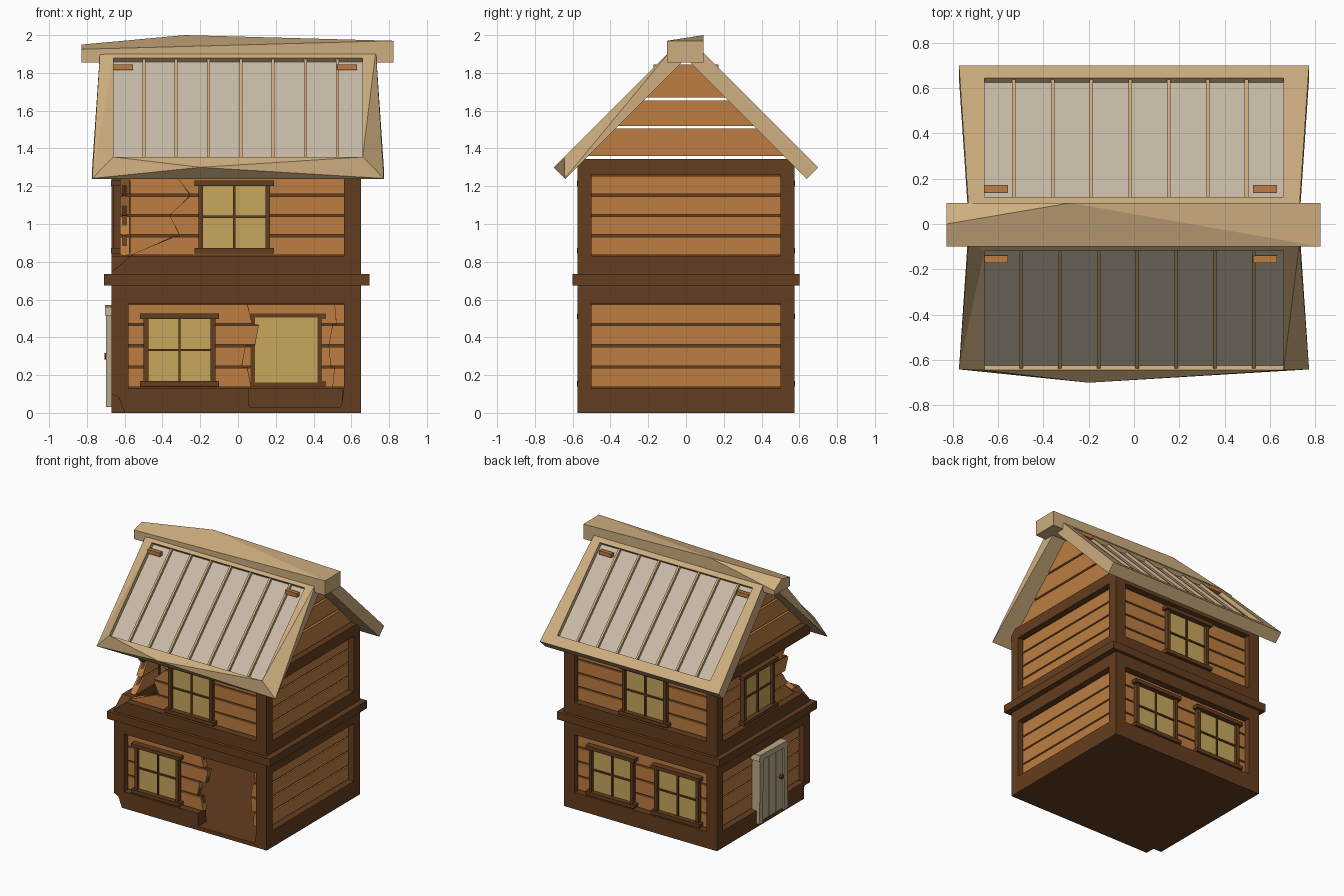
import bpy, bmesh, math

cube = bpy.data.objects.get("Cube")
if cube:
    bpy.data.objects.remove(cube, do_unlink=True)


def material(name, r, g, b):
    m = bpy.data.materials.new(name)
    m.use_nodes = True
    m.diffuse_color = (r, g, b, 1)
    m.node_tree.nodes["Principled BSDF"].inputs["Base Color"].default_value = (r, g, b, 1)
    return m


TIMBER = material("dark timber", .127, .048, .014)
PLANK = material("orange plank", .51, .205, .052)
GLASS = material("yellow glass", .58, .39, .107)
BEAM = material("tan beam", .61, .42, .21)
ROOFING = material("pale roof board", .58, .49, .39)
DOOR = material("door board", .50, .40, .24)


def mesh_object(name, verts, faces, *mats):
    bm = bmesh.new()
    vs = [bm.verts.new(v) for v in verts]
    for f in faces:
        bm.faces.new([vs[i] for i in f])
    bmesh.ops.recalc_face_normals(bm, faces=bm.faces)
    me = bpy.data.meshes.new(name)
    bm.to_mesh(me)
    bm.free()
    for m in mats:
        me.materials.append(m)
    ob = bpy.data.objects.new(name, me)
    bpy.context.collection.objects.link(ob)
    return ob


# Wall coordinates: u along the wall, z up, d inward from the outer face
PLACE = {
    "front": lambda u, z, d: (u, -.575 + d, z),
    "back": lambda u, z, d: (u, .575 - d, z),
    "left": lambda u, z, d: (.65 - d, u, z),
    "right": lambda u, z, d: (-.67 + d, u, z),
}


def prism(name, side, pts, d0, d1, mat):
    n = len(pts)
    put = PLACE[side]
    verts = [put(u, z, d) for d in (d0, d1) for u, z in pts]
    faces = [range(n), range(n, 2 * n)]
    faces += [(i, (i + 1) % n, n + (i + 1) % n, n + i) for i in range(n)]
    return mesh_object(name, verts, faces, mat)


def panel(name, side, u0, u1, z0, z1, d0, d1, mat):
    return prism(name, side, [(u0, z0), (u1, z0), (u1, z1), (u0, z1)], d0, d1, mat)


def box(name, x0, x1, y0, y1, z0, z1, mat):
    return panel(name, "front", x0, x1, z0, z1, y0 + .575, y1 + .575, mat)


def plank_row(side, z0, z1, lb, lt, rb, rt):
    # one board with a thinner dark strip behind it that shows in the gaps
    prism(side + "_plank", side, [(lb, z0 + .006), (rb, z0 + .006), (rt, z1 - .006), (lt, z1 - .006)],
          .045, .095, PLANK)
    prism(side + "_gap_strip", side, [(lb, z0), (rb, z0), (rt, z1), (lt, z1)], .057, .083, TIMBER)


# Broken board ends: (row start bottom, row start top, row end bottom, row end top)
BROKEN = {
    ("front", 0): [[(-.58, -.58, .07, .05), (.50, .51, .56, .56)],
                   [(-.58, -.58, .02, .04), (.49, .48, .56, .56)],
                   [(-.58, -.58, .09, .11), (.48, .50, .56, .56)],
                   [(-.58, -.58, .075, .05), (.52, .51, .56, .56)]],
    ("front", 1): [[(-.57, -.34, .56, .56)], [(-.31, -.36, .56, .56)],
                   [(-.36, -.255, .56, .56)], [(-.255, -.33, .56, .56)]],
    ("right", 1): [[(-.44, -.34, .5, .5)], [(-.36, -.30, .5, .5)],
                   [(-.33, -.37, .5, .5)], [(-.29, -.35, .5, .5)]],
}
FLOORS = [(.13, .58), (.83, 1.26)]

# Planked walls
for side in PLACE:
    a, b = (-.58, .56) if side in ("front", "back") else (-.5, .5)
    for level, (lo, hi) in enumerate(FLOORS):
        step = (hi - lo) / 4
        for i in range(4):
            pieces = BROKEN.get((side, level), [[(a, a, b, b)]] * 4)[i]
            for p in pieces:
                plank_row(side, lo + i * step, lo + (i + 1) * step, *p)
    # Rails
    if side == "front":
        prism("front_broken_sill_rail", side, [(a, 0), (b, 0), (b, .13), (.55, .05), (.54, .03),
                                               (.06, .03), (.055, .13), (a, .13)], 0, .1, TIMBER)
    else:
        panel(side + "_sill_rail", side, a, b, 0, .13, 0, .1, TIMBER)
    panel(side + "_lower_top_rail", side, a, b, .58, .68, 0, .1, TIMBER)
    panel(side + "_top_rail", side, a, b, 1.26, 1.345, 0, .1, TIMBER)
    if side in ("front", "right"):
        c = -.67 if side == "front" else -.575
        prism(side + "_chipped_rail", side, [(c, .73), (b, .73), (b, .83), (c + .1, .83), (c, .745)],
              0, .1, TIMBER)
    else:
        panel(side + "_upper_rail", side, a, b, .73, .83, 0, .1, TIMBER)

# Corner posts; the front right one is chipped below and broken off above
for x0, x1 in ((-.67, -.58), (.56, .65)):
    for y0, y1 in ((-.575, -.5), (.5, .575)):
        if x0 < 0 and y0 < 0:
            prism("chipped_post", "front", [(-.60, 0), (-.58, 0), (-.58, .68), (-.67, .68),
                                            (-.67, .10), (-.63, .08)], 0, .075, TIMBER)
            box("broken_post_top", x0, x1, y0, y1, 1.26, 1.345, TIMBER)
        else:
            box("corner_post", x0, x1, y0, y1, 0, 1.345, TIMBER)

# Floors, storey band and ceiling
box("ground_floor", -.6, .6, -.5, .5, 0, .03, TIMBER)
box("storey_band", -.71, .695, -.6, .6, .675, .735, TIMBER)
box("ceiling", -.6, .6, -.5, .5, 1.30, 1.34, TIMBER)


def window(side, u, z):
    panel("window_glass", side, u - .165, u + .165, z + .02, z + .365, .035, .1, GLASS)
    for s in (-1, 1):
        panel("window_jamb", side, u + s * .165, u + s * .19, z, z + .385, .012, .1, TIMBER)
    for zz in (z, z + .357):
        panel("window_ledge", side, u - .21, u + .21, zz, zz + .028, -.003, .1, TIMBER)
    panel("window_mullion", side, u - .006, u + .006, z + .02, z + .365, .025, .1, TIMBER)
    panel("window_crossbar", side, u - .165, u + .165, z + .187, z + .199, .025, .1, TIMBER)


for side, u, z in (("front", -.31, .14), ("front", -.02, .845), ("back", .255, .14),
                   ("back", -.31, .14), ("back", -.03, .845), ("right", .03, .845)):
    window(side, u, z)

# Door on the right wall
for i in range(3):
    y = -.215 + i * .088
    panel("door_board", "right", y, y + .082, .04, .55 - .01 * (i % 2), -.015, .05, DOOR)
panel("door_backing", "right", -.22, .05, .04, .53, -.008, .05, TIMBER)
for y, tilt in ((-.26, .008), (.048, -.008)):
    prism("door_jamb", "right", [(y, .03), (y + .042, .03), (y + .042 + tilt, .55), (y + tilt, .55)],
          -.028, .04, DOOR)
prism("door_lintel", "right", [(-.27, .515), (.10, .525), (.09, .57), (-.25, .56)], -.033, .04, DOOR)
prism("door_knob", "right", [(-.185 + .018 * math.cos(k * math.pi / 4), .3 + .018 * math.sin(k * math.pi / 4))
                             for k in range(8)], -.037, 0, TIMBER)

# Gable boards
for side in ("left", "right"):
    for z0, z1 in ((1.36, 1.505), (1.52, 1.655), (1.67, 1.845)):
        w0, w1 = 1.895 - z0, 1.895 - z1
        prism("gable_board", side, [(-w0, z0), (w0, z0), (w1, z1), (-w1, z1)], .03, .07, PLANK)


# Roof coordinates: x along the ridge, t down the slope, d below the surface
def slope(s, x, t, d):
    k = d * math.sqrt(.5)
    return (x, s * (.08 + t - k), 1.92 - t - k)


def roof(name, s, corner_drop, battens):
    deep = .087
    outline = [(-.73, 0, 0), (.73, 0, 0), (.772, .62, corner_drop), (-.2, .62, 0), (-.772, .62, corner_drop)]
    rect = [(-.66, .04), (.66, .04), (.66, .565), (-.66, .565)]
    pts = outline + [(x, t, 0) for x, t in rect] + [(x, t, .03) for x, t in rect]
    pts += [(x, t, deep) for x, t, _ in outline]
    faces = [(0, 1, 6, 5), (1, 2, 7), (1, 7, 6), (2, 3, 7), (3, 8, 7), (3, 4, 8), (4, 0, 5), (4, 5, 8)]
    faces += [(5 + i, 5 + (i + 1) % 4, 9 + (i + 1) % 4, 9 + i) for i in range(4)]
    faces += [(i, (i + 1) % 5, 13 + (i + 1) % 5, 13 + i) for i in range(5)]
    faces += [range(13, 18), range(9, 13)]
    ob = mesh_object(name, [slope(s, *p) for p in pts], faces, BEAM, ROOFING)
    ob.data.polygons[-1].material_index = 1
    for x in battens:
        vs = [slope(s, x + e, t, d) for d in (.03, .01) for e, t in
              ((-.008, .04), (.008, .04), (.008, .565), (-.008, .565))]
        mesh_object("roof_batten", vs, [range(4), range(4, 8), (0, 1, 5, 4), (1, 2, 6, 5),
                                        (2, 3, 7, 6), (3, 0, 4, 7)], BEAM)
    # Pegs
    for x in (-.66, .525):
        ys = sorted((s * .14, s * .172))
        box("roof_peg", x, x + .105, ys[0], ys[1], 1.815, 1.845, PLANK)


roof("front_roof", -1, .083, [-.498 + .171 * i for i in range(7)])
roof("back_roof", 1, 0, [-.53 + .171 * i for i in range(7)])

# Ridge beam with a worn, uneven top
mesh_object("ridge_beam",
            [(-.828, -.1, 1.855), (.822, -.1, 1.855), (.822, .093, 1.855), (-.828, .093, 1.855),
             (-.828, -.1, 1.925), (.822, -.1, 1.97), (.822, .093, 1.97), (-.28, .093, 2.0),
             (-.828, .093, 1.89), (-.828, 0, 1.95)],
            [(0, 1, 2, 3), (0, 1, 5, 4), (1, 2, 6, 5), (2, 3, 8, 7, 6), (3, 0, 4, 9, 8),
             (4, 5, 7, 9), (5, 6, 7), (7, 8, 9)], BEAM)
